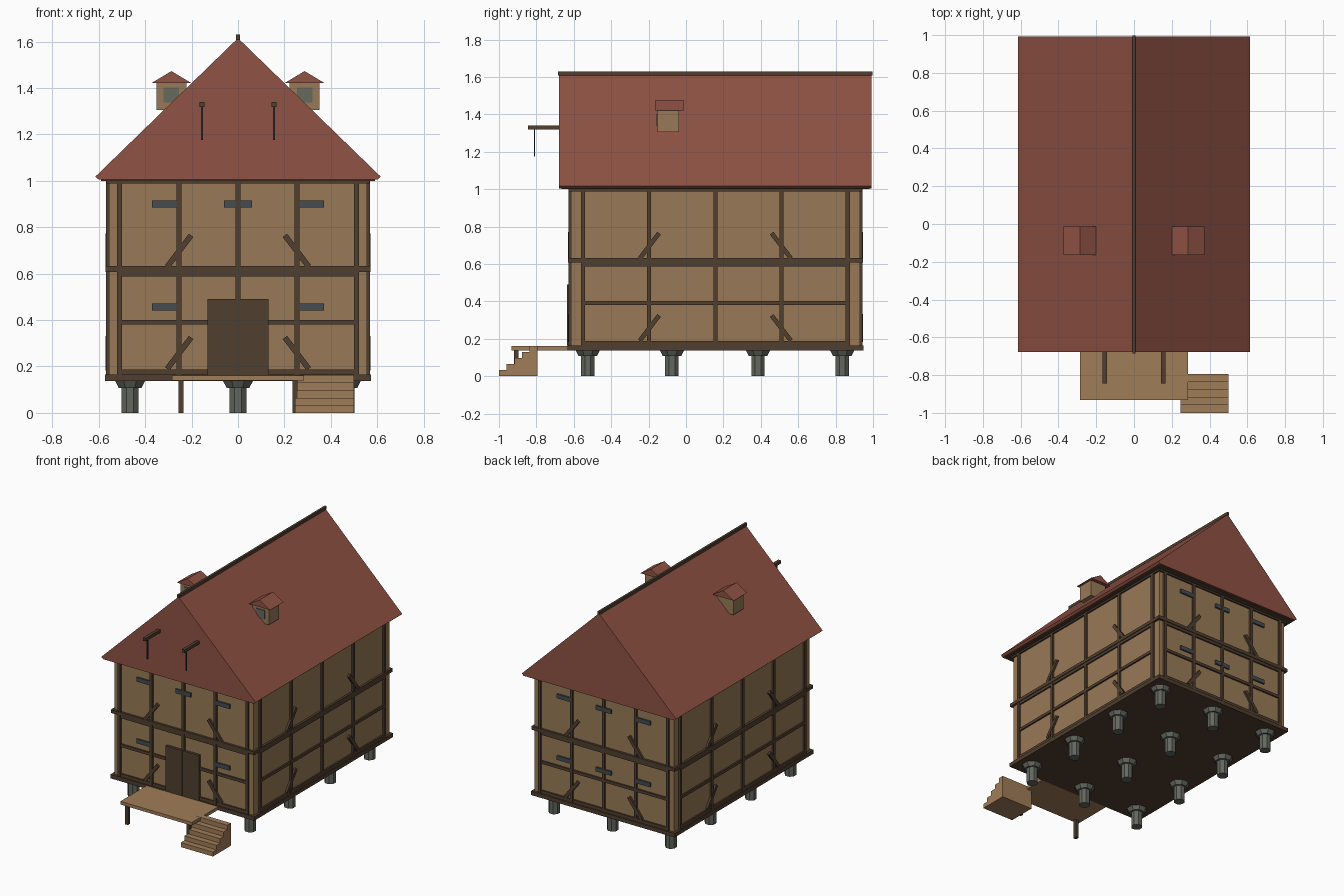
import bpy
from math import pi
from mathutils import Vector

cube = bpy.data.objects.get("Cube")
if cube:
    bpy.data.objects.remove(cube, do_unlink=True)


def material(name, rgb):
    lin = [((c / 255 + 0.055) / 1.055) ** 2.4 for c in rgb] + [1.0]
    m = bpy.data.materials.new(name)
    m.use_nodes = True
    m.diffuse_color = lin
    bsdf = next(n for n in m.node_tree.nodes if n.type == 'BSDF_PRINCIPLED')
    bsdf.inputs["Base Color"].default_value = lin
    return m


WALL = material("tan plaster", (153, 122, 87))
TIMBER = material("dark timber", (80, 62, 47))
ROOF = material("red tile", (144, 82, 68))
PLANK = material("light plank", (160, 125, 88))
STONE = material("grey stone", (100, 103, 95))
SHUTTER = material("blue grey shutter", (68, 76, 84))
GLASS = material("grey green glass", (104, 106, 92))
ROPE = material("dark rope", (50, 54, 58))


def prism(name, outline, axis, a, b, mat):
    """Extrude a 2D outline along x or y from a to b."""
    def place(u, v, d):
        return (d, u, v) if axis == 'x' else (u, d, v)
    n = len(outline)
    verts = [place(u, v, d) for d in (a, b) for u, v in outline]
    faces = [tuple(range(n)), tuple(range(n, 2 * n))]
    faces += [(i, (i + 1) % n, n + (i + 1) % n, n + i) for i in range(n)]
    mesh = bpy.data.meshes.new(name)
    mesh.from_pydata(verts, [], faces)
    import bmesh
    bm = bmesh.new()
    bm.from_mesh(mesh)
    bmesh.ops.recalc_face_normals(bm, faces=bm.faces)
    bm.to_mesh(mesh)
    bm.free()
    mesh.materials.append(mat)
    obj = bpy.data.objects.new(name, mesh)
    bpy.context.collection.objects.link(obj)
    return obj


def rect(u0, u1, v0, v1):
    return [(u0, v0), (u1, v0), (u1, v1), (u0, v1)]


def box(name, x, y, z, mat):
    return prism(name, rect(*x, *z), 'y', *y, mat)


def cone(name, x, y, z0, z1, r0, r1, mat):
    bpy.ops.mesh.primitive_cone_add(vertices=8, radius1=r0, radius2=r1, depth=z1 - z0,
                                    location=(x, y, (z0 + z1) / 2), rotation=(0, 0, pi / 8))
    obj = bpy.context.object
    obj.name = name
    obj.data.materials.append(mat)


def bar(start, end, width):
    """Outline of a slanted bar."""
    s, e = Vector(start), Vector(end)
    side = (e - s).orthogonal().normalized() * width / 2
    return [tuple(p) for p in (s + side, e + side, e - side, s - side)]


# Body, floor and belts
CY, HX, HY = 0.157, 0.555, 0.773
WY0, WY1 = CY - HY, CY + HY
box("walls", (-HX, HX), (WY0, WY1), (0.15, 1.0), WALL)
for name, z, out in (("floor_sill", (0.137, 0.165), 0.018),
                     ("storey_belt", (0.608, 0.632), 0.016),
                     ("wall_plate", (0.988, 1.005), 0.012)):
    box(name, (-HX - out, HX + out), (WY0 - out, WY1 + out), z, TIMBER)

# Timber framing, repeated on all four walls
WALLS = {"front": ('y', WY0, -1, 0, 0.51), "back": ('y', WY1, 1, 0, 0.51),
         "right": ('x', -HX, -1, CY, 0.708), "left": ('x', HX, 1, CY, 0.708)}


def on_wall(wall, name, outline, depth, mat):
    axis, base, sign, mid, _ = WALLS[wall]
    outline = [(u + mid, z) for u, z in outline]
    prism(f"{wall}_{name}", outline, axis, base - sign * 0.01, base + sign * depth, mat)


for wall, (_, _, _, _, half) in WALLS.items():
    for i in range(5):
        u = half * (i - 2) / 2
        on_wall(wall, f"post_{i}", rect(u - 0.011, u + 0.011, 0.16, 1.0), 0.013, TIMBER)
    for z0, z1 in ((0.165, 0.188), (0.38, 0.401), (0.588, 0.61)):
        on_wall(wall, "rail", rect(-half, half, z0, z1), 0.011, TIMBER)
    for s in (-1, 1):
        c = half / 2
        for z in (0.19, 0.63):
            outline = bar((s * (c + 0.05), z), (s * (c - 0.053), z + 0.135), 0.024)
            on_wall(wall, "brace", outline, 0.015, TIMBER)

# Shutters and door
for wall in ("front", "back"):
    for z in (0.442, 0.886):
        for u in (-0.318, 0, 0.318):
            if wall == "front" and u == 0 and z < 0.5:
                continue
            w = 0.06 if u == 0 else 0.053
            on_wall(wall, "shutter", rect(u - w, u + w, z, z + 0.03), 0.012, SHUTTER)
for s in (-1, 1):
    leaf = rect(*sorted((s * 0.001, s * 0.132)), 0.165, 0.49)
    on_wall("front", "door_leaf", leaf, 0.019, TIMBER)

# Roof
box("eaves_frame", (-0.59, 0.59), (-0.665, 0.98), (1.0, 1.016), TIMBER)
prism("roof", [(-0.6, 1.005), (0.6, 1.005), (0.615, 1.018), (0, 1.615), (-0.615, 1.018)],
      'y', -0.678, 0.992, ROOF)
box("ridge_pole", (-0.008, 0.008), (-0.685, 0.998), (1.608, 1.63), TIMBER)

for s in (-1, 1):
    # Dormer
    d = s * 0.287
    box("dormer_walls", (d - 0.065, d + 0.065), (-0.152, -0.037), (1.305, 1.43), WALL)
    box("dormer_window", (d - 0.033, d + 0.033), (-0.158, -0.15), (1.338, 1.402), GLASS)
    prism("dormer_roof", [(d - 0.085, 1.422), (d + 0.085, 1.422), (d, 1.473)],
          'y', -0.165, -0.012, ROOF)
    # Gable hoist
    h = s * 0.155
    box("hoist_beam", (h - 0.011, h + 0.011), (-0.845, -0.66), (1.318, 1.34), TIMBER)
    box("hoist_rope", (h - 0.004, h + 0.004), (-0.814, -0.806), (1.175, 1.32), ROPE)
    # Porch leg
    p = s * 0.245
    box("porch_leg", (p - 0.011, p + 0.011), (-0.92, -0.895), (0, 0.145), TIMBER)

# Porch and stairs
box("porch", (-0.285, 0.285), (-0.932, -0.62), (0.139, 0.162), PLANK)
steps = [(-0.795, 0)]
for i in range(5):
    y = -1 + i * 0.041
    steps[1:1] = [(y, (i + 1) * 0.0325), (y, i * 0.0325)]
steps.insert(1, (-0.795, 0.1625))
prism("stairs", steps, 'x', 0.245, 0.5, PLANK)

# Stone stilts
for x in (-0.465, 0, 0.465):
    for y in (-0.525, -0.075, 0.385, 0.835):
        cone("stilt", x, y, 0, 0.12, 0.039, 0.039, STONE)
        cone("stilt_cap", x, y, 0.108, 0.138, 0.053, 0.07, STONE)
